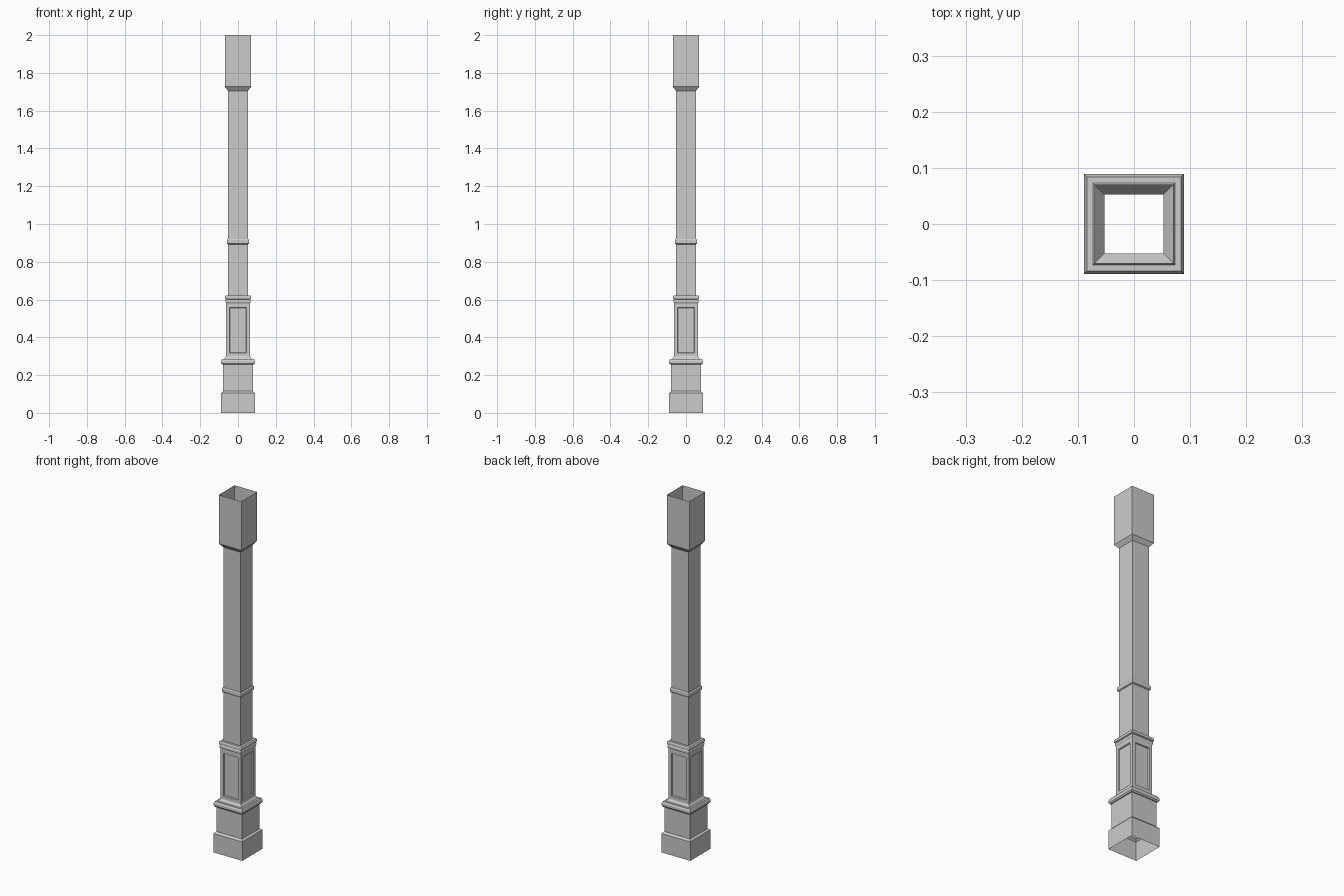
import bpy, bmesh

if "Cube" in bpy.data.objects:
    bpy.data.objects.remove(bpy.data.objects["Cube"])

# (half width, height) outline of the hollow square column, bottom to top
PROFILE = [
    (.089, 0), (.089, .106), (.079, .116), (.079, .255),        # plinth
    (.084, .255), (.089, .262), (.089, .275), (.084, .286),     # lower moulding
    (.073, .286), (.0635, .300), (.0635, .580),                 # panelled pedestal
    (.067, .586), (.067, .594), (.064, .600), (.070, .603),     # upper moulding
    (.070, .615), (.066, .621), (.053, .621),
    (.053, .892), (.059, .896), (.059, .914), (.055, .920),     # shaft ring
    (.053, .920), (.053, 1.705), (.070, 1.727), (.070, 2.0),    # shaft and head
]
PANEL_ROW = 9            # profile segment carrying the panels
PANEL_Z = (.318, .557)

bm = bmesh.new()
rings = [[bm.verts.new((sx * h, sy * h, z))
          for sx, sy in ((-1, -1), (1, -1), (1, 1), (-1, 1))]
         for h, z in PROFILE]

# Loft the square rings, leaving both ends open
panels = []
for i, (low, high) in enumerate(zip(rings, rings[1:])):
    for k in range(4):
        n = (k + 1) % 4
        face = bm.faces.new((low[k], low[n], high[n], high[k]))
        if i == PANEL_ROW:
            panels.append(face)

bm.normal_update()

# Recessed panel on each pedestal side
for face in panels:
    bmesh.ops.inset_region(bm, faces=[face], thickness=.0265)
    mid = sum(PANEL_Z) / 2
    for v in face.verts:
        v.co.z = PANEL_Z[v.co.z > mid]
    bmesh.ops.inset_region(bm, faces=[face], thickness=.004, depth=-.006)

mesh = bpy.data.meshes.new("column")
bm.to_mesh(mesh)
bm.free()
column = bpy.data.objects.new("square_column", mesh)
bpy.context.collection.objects.link(column)
